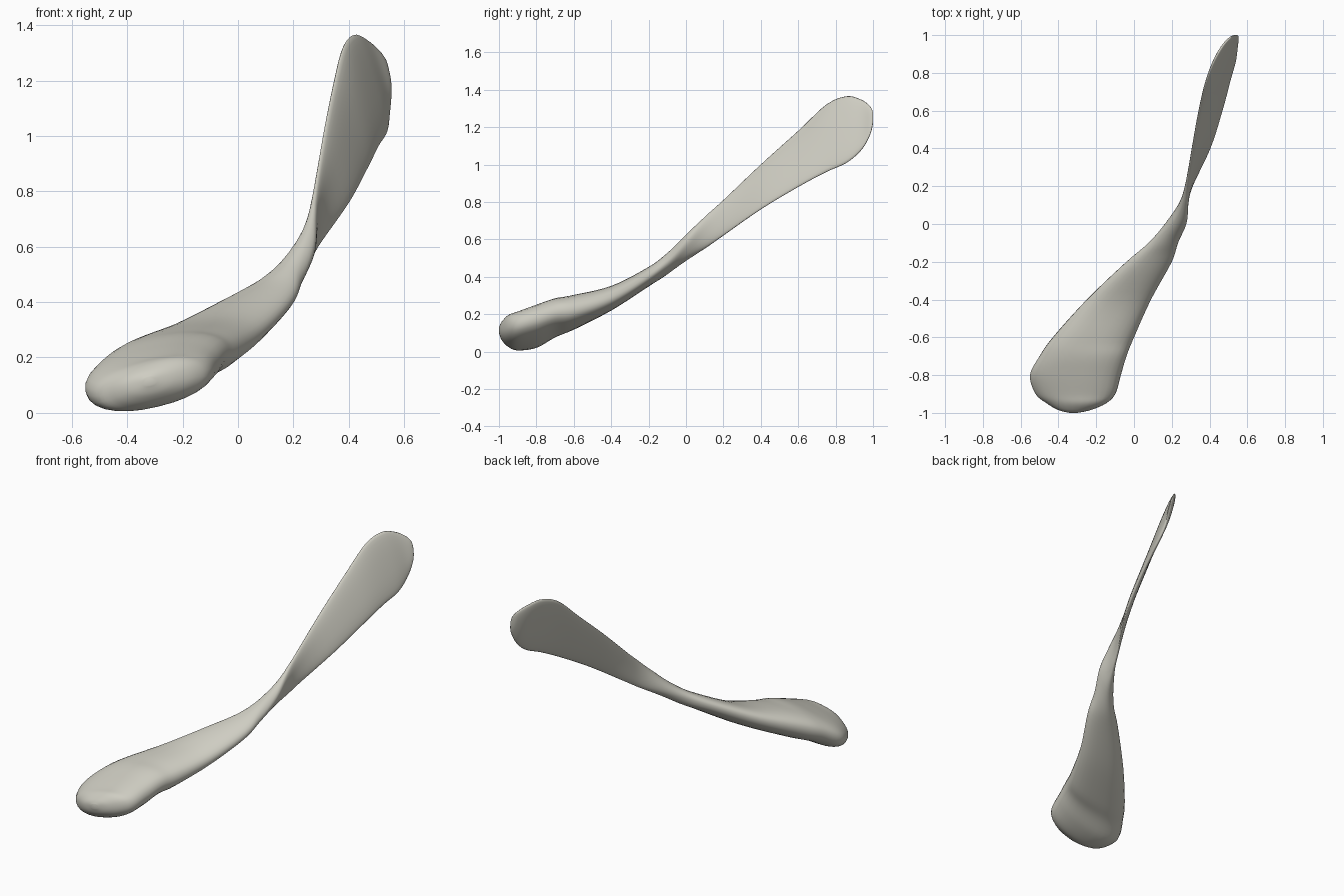
import bpy
import bmesh
import math
from mathutils import Vector

SEGMENTS = 28        # points around each cross-section
STEPS = 5            # rings between neighbouring stations
BLUNTNESS = 0.88     # below one squares the oval off a little


# Stations along the length: y, one edge (x, z), other edge (x, z), half thickness
STATIONS = [
    (-1.0, -.34, .11, -.3, .12, .015),
    (-.985, -.4, .09, -.23, .13, .045),
    (-.95, -.46, .07, -.15, .15, .075),
    (-.9, -.52, .06, -.1, .16, .09),
    (-.8, -.55, .08, -.07, .19, .1),
    (-.7, -.5, .14, -.04, .22, .095),
    (-.6, -.43, .19, 0, .23, .09),
    (-.4, -.25, .28, .09, .29, .066),
    (-.2, -.04, .39, .2, .41, .051),
    (-.1, .08, .44, .23, .5, .05),
    (0, .18, .49, .26, .62, .044),
    (.1, .25, .55, .27, .72, .025),
    (.2, .3, .62, .28, .81, .018),
    (.4, .4, .76, .31, 1, .019),
    (.6, .465, .88, .345, 1.18, .02),
    (.75, .505, .96, .38, 1.32, .02),
    (.86, .535, 1.01, .42, 1.365, .02),
    (.94, .545, 1.08, .465, 1.345, .018),
    (.985, .55, 1.16, .505, 1.31, .014),
    (1.0, .545, 1.22, .53, 1.28, .005),
]


def make_material(name, colour):
    mat = bpy.data.materials.new(name)
    mat.use_nodes = True
    rgba = (*colour, 1)
    mat.diffuse_color = rgba
    for node in mat.node_tree.nodes:
        if node.type == 'BSDF_PRINCIPLED':
            node.inputs['Base Color'].default_value = rgba
            node.inputs['Roughness'].default_value = 0.6
    return mat


def catmull_rom(before, start, end, after, t):
    """Blend smoothly from the start value to the end value."""
    slope_in = (end - before) / 2
    slope_out = (after - start) / 2
    cubic = 2 * (start - end) + slope_in + slope_out
    square = 3 * (end - start) - 2 * slope_in - slope_out
    return ((cubic * t + square) * t + slope_in) * t + start


def smooth_stations(stations, steps):
    """Return the stations with interpolated ones added between them."""
    last = len(stations) - 1
    result = []
    for i in range(last):
        neighbours = (stations[max(i - 1, 0)], stations[i],
                      stations[i + 1], stations[min(i + 2, last)])
        for step in range(steps):
            t = step / steps
            result.append([catmull_rom(*values, t) for values in zip(*neighbours)])
    result.append(list(stations[last]))
    return result


def soften(value):
    return math.copysign(abs(value) ** BLUNTNESS, value)


def section_ring(bm, station):
    """Add one rounded oval whose long axis joins the two edge points."""
    y, x_one, z_one, x_two, z_two, half_thickness = station
    first = Vector((x_one, y, z_one))
    second = Vector((x_two, y, z_two))
    centre = (first + second) / 2
    long_axis = (second - first) / 2
    short_axis = Vector((-long_axis.z, 0, long_axis.x)).normalized() * half_thickness
    ring = []
    for k in range(SEGMENTS):
        angle = math.tau * k / SEGMENTS
        offset = long_axis * soften(math.cos(angle)) + short_axis * soften(math.sin(angle))
        ring.append(bm.verts.new(centre + offset))
    return ring


def build_twisted_paddle(name, material):
    bm = bmesh.new()
    rings = [section_ring(bm, s) for s in smooth_stations(STATIONS, STEPS)]
    # Skin between neighbouring rings
    for ring, following in zip(rings, rings[1:]):
        for k in range(SEGMENTS):
            n = (k + 1) % SEGMENTS
            bm.faces.new((ring[k], ring[n], following[n], following[k]))
    # Closed tips
    bm.faces.new(rings[0])
    bm.faces.new(rings[-1])
    bmesh.ops.recalc_face_normals(bm, faces=bm.faces)
    for face in bm.faces:
        face.smooth = True
    mesh = bpy.data.meshes.new(name)
    bm.to_mesh(mesh)
    bm.free()
    mesh.materials.append(material)
    obj = bpy.data.objects.new(name, mesh)
    bpy.context.collection.objects.link(obj)
    return obj


# Remove the default cube
default_cube = bpy.data.objects.get("Cube")
if default_cube:
    bpy.data.objects.remove(default_cube, do_unlink=True)

# One continuous body: broad rounded lower end, twisted neck, thin upper blade
pale_stone = make_material("pale_stone", (0.62, 0.61, 0.54))
build_twisted_paddle("twisted_paddle", pale_stone)
